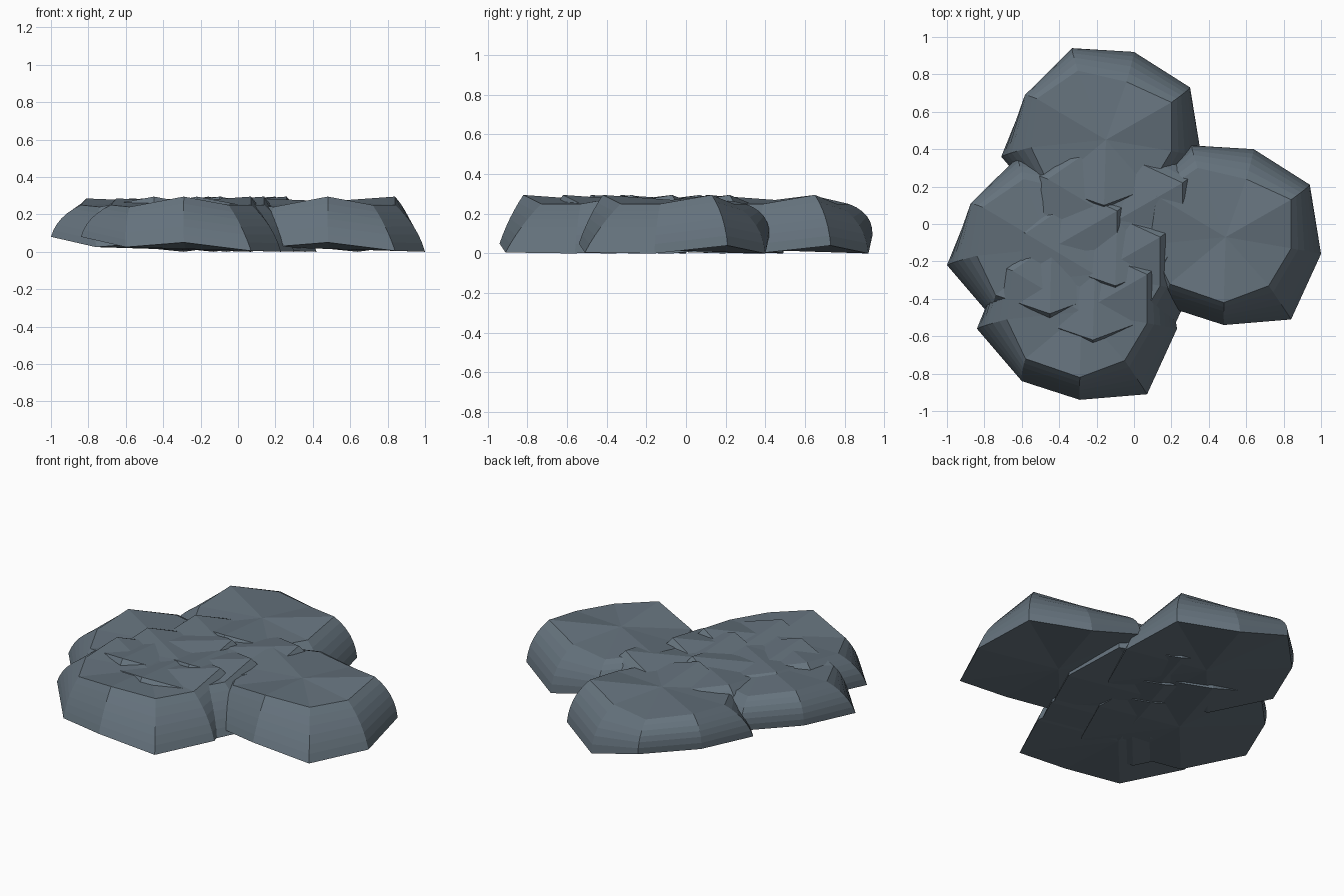
import bpy, bmesh
from mathutils import Vector

if "Cube" in bpy.data.objects:
    bpy.data.objects.remove(bpy.data.objects["Cube"])

# Rim and foot of one nine-sided stone, from back left going clockwise
RIM = [(.34, .30, .25), (.60, .24, .25), (.84, .13, .295), (.84, -.13, .25),
       (.72, -.33, .25), (.48, -.42, .295), (.19, -.32, .24), (.09, -.11, .25),
       (.12, .15, .285)]
FOOT = [(.31, .42, .09), (.64, .40, 0), (.94, .21, .04), (1.0, -.16, 0),
        (.84, -.51, .005), (.48, -.54, .05), (.17, -.44, .025), (-.07, -.16, .08),
        (.06, .16, .09)]
# Outward swelling of the side at each corner (strongest at the back and left)
SWELL = [.035, .035, .025, .02, .012, .008, .012, .025, .03]
TOP, BASE = Vector((.49, -.07, .27)), Vector((.49, -.07, .015))
STEPS = 6

stone_mat = bpy.data.materials.new("slate")
stone_mat.diffuse_color = (.13, .17, .205, 1)
stone_mat.use_nodes = True
stone_mat.node_tree.nodes["Principled BSDF"].inputs["Base Color"].default_value = stone_mat.diffuse_color


def stone_mesh():
    bm = bmesh.new()
    rings = []
    for s in range(STEPS + 1):
        t = s / STEPS
        ring = []
        for r, f, k in zip(RIM, FOOT, SWELL):
            r, f = Vector(r), Vector(f)
            p = r.lerp(f, t)
            out = Vector((f.x - TOP.x, f.y - TOP.y, 0)).normalized()
            p += (out + Vector((0, 0, .5))) * k * 4 * t * (1 - t)
            ring.append(bm.verts.new(p))
        rings.append(ring)
    top, base = bm.verts.new(TOP), bm.verts.new(BASE)
    n = len(RIM)
    for i in range(n):
        j = (i + 1) % n
        bm.faces.new((top, rings[0][i], rings[0][j]))
        bm.faces.new((base, rings[-1][j], rings[-1][i]))
        for a, b in zip(rings, rings[1:]):
            bm.faces.new((a[i], b[i], b[j], a[j]))
    bmesh.ops.recalc_face_normals(bm, faces=bm.faces)
    me = bpy.data.meshes.new("stone")
    bm.to_mesh(me)
    bm.free()
    me.materials.append(stone_mat)
    return me


# Overlapping copies of the stone make the cluster
mesh = stone_mesh()
PLACES = {"stone_right": (0, 0), "stone_back": (-.64, .52),
          "stone_front": (-.77, -.40), "stone_left": (-.93, -.06),
          "stone_inner_front": (-.70, -.20), "stone_inner_back": (-.58, .09)}
for name, (x, y) in PLACES.items():
    ob = bpy.data.objects.new(name, mesh)
    ob.location = (x, y, 0)
    bpy.context.collection.objects.link(ob)
